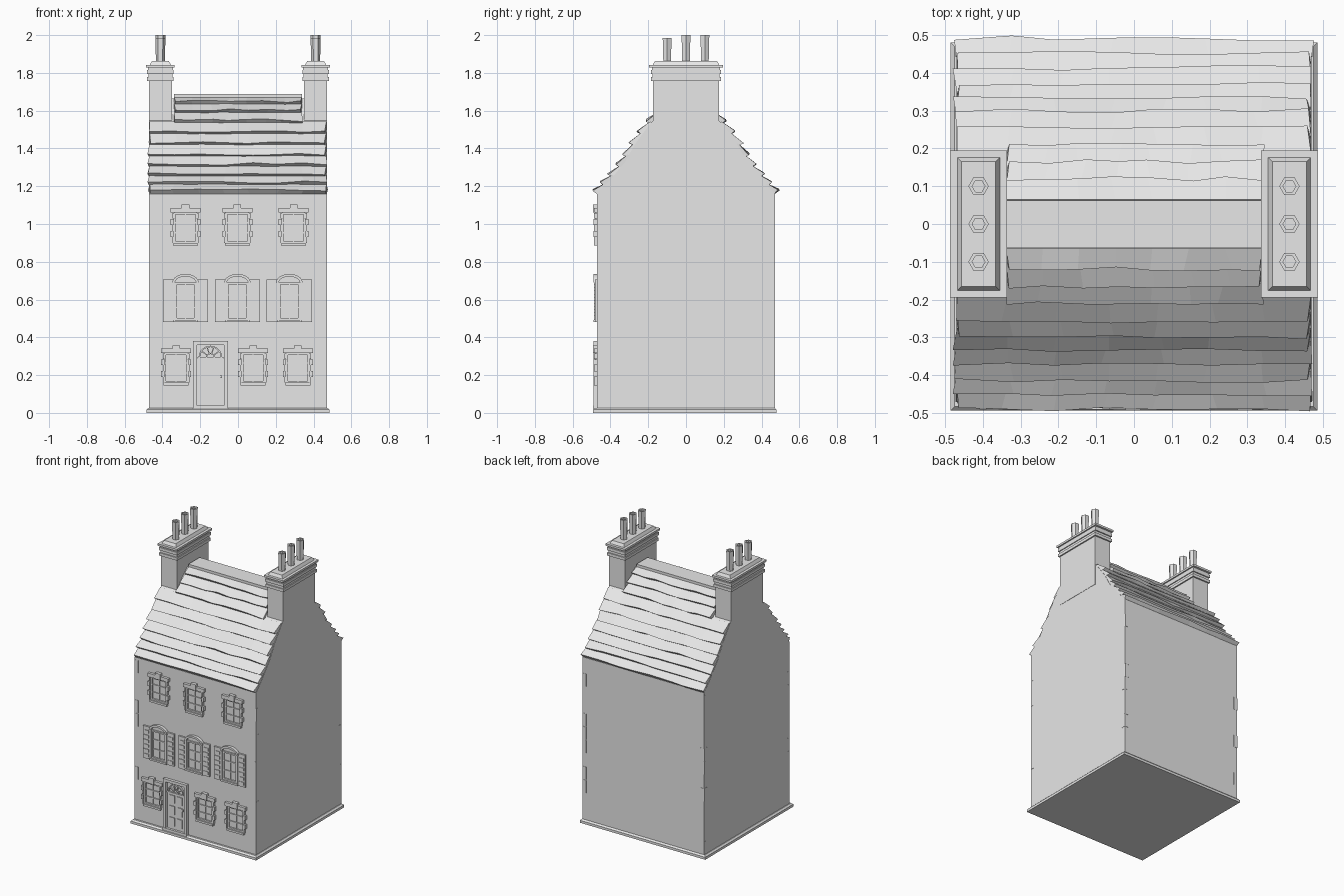
import bpy, bmesh, math, random
from mathutils import Vector

random.seed(4)
cube = bpy.data.objects.get("Cube")
if cube:
    bpy.data.objects.remove(cube)

grey = bpy.data.materials.new("plain grey")
grey.use_nodes = True
grey.diffuse_color = (0.8, 0.8, 0.8, 1)
grey.node_tree.nodes["Principled BSDF"].inputs["Base Color"].default_value = (0.8, 0.8, 0.8, 1)

W = 0.47        # half size of the walls
FRONT = -W


def finish(bm, name):
    bmesh.ops.recalc_face_normals(bm, faces=bm.faces)
    mesh = bpy.data.meshes.new(name)
    bm.to_mesh(mesh)
    bm.free()
    mesh.materials.append(grey)
    ob = bpy.data.objects.new(name, mesh)
    bpy.context.collection.objects.link(ob)
    return ob


def loft(bm, rings, cap=True):
    """Join rings of points with quads, closing both ends."""
    rows = [[bm.verts.new(p) for p in ring] for ring in rings]
    n = len(rows[0])
    for a, b in zip(rows, rows[1:]):
        for i in range(n):
            j = (i + 1) % n
            bm.faces.new((a[i], a[j], b[j], b[i]))
    if cap:
        bm.faces.new(rows[0])
        bm.faces.new(rows[-1])


def box(bm, x0, x1, y0, y1, z0, z1, taper=0.0):
    def ring(z, t):
        return [(x0 + t, y0 + t, z), (x1 - t, y0 + t, z), (x1 - t, y1 - t, z), (x0 + t, y1 - t, z)]
    loft(bm, [ring(z0, 0), ring(z1, taper)])


def plate(bm, x0, x1, z0, z1, depth):
    """Block standing out from the front wall."""
    box(bm, x0, x1, FRONT - depth, FRONT + 0.005, z0, z1)


def arch_band(bm, cx, cz, rx, rz, width, depth, steps=10):
    """Half ring standing out from the front wall."""
    rings = []
    for i in range(steps + 1):
        a = math.pi * i / steps
        c, s = math.cos(a), math.sin(a)
        inner = (cx + c * rx, cz + s * rz)
        outer = (cx + c * (rx + width), cz + s * (rz + width))
        rings.append([(p[0], y, p[1]) for p, y in (
            (inner, FRONT), (outer, FRONT), (outer, FRONT - depth), (inner, FRONT - depth))])
    loft(bm, rings)


# Walls with bell-shaped gables
slope = [(W, 1.16), (0.40, 1.235), (0.325, 1.325), (0.265, 1.43),
         (0.19, 1.53), (0.12, 1.61), (0.06, 1.665)]
outline = [(W, 0.01)] + slope
outline += [(-y, z) for y, z in reversed(outline)]
bm = bmesh.new()
loft(bm, [[(x, y, z) for y, z in outline] for x in (-W, W)])
finish(bm, "walls")

# Plinth
bm = bmesh.new()
box(bm, -0.485, 0.485, -0.493, 0.48, 0, 0.017)
box(bm, -0.485, 0.485, -0.493, 0.48, 0.017, 0.027, 0.01)
finish(bm, "plinth")

# Slightly uneven corner stones
bm = bmesh.new()
for sx in (-1, 1):
    for sy in (-1, 1):
        for i in range(12):
            z = 0.03 + i * 0.093
            e = W + random.uniform(-0.003, 0.002)
            f = W + random.uniform(-0.003, 0.002)
            xs, ys = sorted((sx * 0.442, sx * e)), sorted((sy * 0.442, sy * f))
            box(bm, *xs, *ys, z, z + 0.088)
finish(bm, "corner_stones")


# Roof: overlapping uneven rows of tiles following the slope
def along(t):
    k = min(int(t), len(slope) - 2)
    a, b = Vector(slope[k]), Vector(slope[k + 1])
    d = (b - a).normalized()
    return a.lerp(b, t - k), Vector((-d.y, d.x)) * -1


def tile_row(bm, side, t0, t1, half):
    p, n = along(t0)
    q, m = along(t1)
    if n.y < 0:
        n, m = -n, -m
    rings = []
    count = 7
    for i in range(count + 1):
        x = half * (2 * i / count - 1)
        lift = 0.03 + random.uniform(-0.005, 0.005)
        slide = random.uniform(-0.006, 0.006)
        end = random.uniform(-0.012, 0.008) if i in (0, count) else random.uniform(-0.02, 0.02)
        low = p + n * lift + (p - q).normalized() * slide
        top = q + m * 0.008
        section = ((p - n * 0.01, 0), (low, end), (top, 0), (q - m * 0.012, 0))
        rings.append([(x + e, side * v.x, v.y) for v, e in section])
    loft(bm, rings)


bm = bmesh.new()
for side in (-1, 1):
    for i in range(7):
        tile_row(bm, side, i * 4 / 7, (i + 1.15) * 4 / 7, 0.468)
    for i in range(3):
        tile_row(bm, side, 4 + i * 2 / 3, min(6, 4 + (i + 1.15) * 2 / 3), 0.338)
box(bm, -0.34, 0.34, -0.062, 0.062, 1.65, 1.687)
finish(bm, "roof_tiles")

# Chimney stacks with stepped caps and hexagonal pots
for side, label in ((-1, "right"), (1, "left")):
    c = side * 0.411
    bm = bmesh.new()
    for hx, hy, z0, z1, taper in (
            (0.061, 0.175, 1.4, 1.77, 0), (0.070, 0.185, 1.757, 1.777, 0),
            (0.064, 0.178, 1.777, 1.795, 0), (0.070, 0.186, 1.795, 1.815, 0),
            (0.066, 0.180, 1.815, 1.828, 0), (0.075, 0.195, 1.828, 1.842, 0),
            (0.056, 0.176, 1.842, 1.862, 0.011)):
        box(bm, c - hx, c + hx, -hy, hy, z0, z1, taper)
    finish(bm, label + "_chimney")
    bm = bmesh.new()
    for y, top in ((-0.1, 1.985), (0, 2.0), (0.1, 2.0)):
        rings = []
        for r, z in ((0.023, 1.85), (0.027, top), (0.017, top), (0.017, 1.88)):
            rings.append([(c + r * math.cos(k * math.pi / 3), y + r * math.sin(k * math.pi / 3), z)
                          for k in range(6)])
        loft(bm, rings)
    finish(bm, label + "_chimney_pots")


# Windows
def glazing(bm, cx, hw, z0, z1):
    frame = 0.01
    for s in (-1, 1):
        edge = sorted((cx + s * hw, cx + s * (hw - frame)))
        plate(bm, *edge, z0, z1, 0.01)
    plate(bm, cx - 0.003, cx + 0.003, z0, z1, 0.006)
    for z in (z0, z1 - frame):
        plate(bm, cx - hw, cx + hw, z, z + frame, 0.01)
    for f in (1 / 3, 2 / 3):
        z = z0 + (z1 - z0) * f
        plate(bm, cx - hw, cx + hw, z - 0.003, z + 0.003, 0.007)


def stone_window(name, cx, z0, z1):
    """Window with toothed jambs, lintel and keystone."""
    bm = bmesh.new()
    hw = 0.062
    glazing(bm, cx, hw, z0, z1)
    h = (z1 - z0) / 5
    for s in (-1, 1):
        for i in range(5):
            reach = 0.08 if i % 2 else 0.07
            plate(bm, *sorted((cx + s * hw, cx + s * reach)),
                  z0 + i * h, z0 + (i + 0.96) * h, 0.02 if i % 2 else 0.016)
    plate(bm, cx - 0.066, cx + 0.066, z0 - 0.014, z0, 0.018)
    plate(bm, cx - 0.08, cx + 0.08, z1, z1 + 0.024, 0.018)
    plate(bm, cx - 0.02, cx + 0.02, z1, z1 + 0.042, 0.022)
    finish(bm, name)


def shutter_window(name, cx, z0, z1):
    """Arched window between louvred shutters."""
    bm = bmesh.new()
    hw = 0.056
    glazing(bm, cx, hw, z0 + 0.012, z1 - 0.02)
    arch_band(bm, cx, z1 - 0.02, hw, 0.032, 0.014, 0.02)
    plate(bm, cx - 0.066, cx + 0.066, z0, z0 + 0.012, 0.02)
    for s in (-1, 1):
        plate(bm, *sorted((cx + s * hw, cx + s * 0.066)), z0, z1 - 0.02, 0.016)
        plate(bm, *sorted((cx + s * 0.066, cx + s * 0.12)), z0, z1 - 0.005, 0.012)
        for i in range(6):
            z = z0 + 0.015 + i * 0.033
            plate(bm, *sorted((cx + s * 0.074, cx + s * 0.112)), z, z + 0.02, 0.016)
    finish(bm, name)


for i, x in enumerate((-0.278, -0.003, 0.294)):
    stone_window(f"top_window_{i + 1}", x, 0.9, 1.06)
for i, x in enumerate((-0.278, -0.003, 0.272)):
    shutter_window(f"middle_window_{i + 1}", x, 0.48, 0.71)
for i, x in enumerate((-0.328, 0.08, 0.317)):
    stone_window(f"ground_window_{i + 1}", x, 0.16, 0.316)

# Front door with fanlight
bm = bmesh.new()
cx = -0.146
for s in (-1, 1):
    plate(bm, *sorted((cx + s * 0.072, cx + s * 0.092)), 0.02, 0.38, 0.02)
plate(bm, cx - 0.072, cx + 0.072, 0.36, 0.38, 0.02)
plate(bm, cx - 0.092, cx + 0.092, 0.02, 0.038, 0.022)
finish(bm, "door_frame")
bm = bmesh.new()
plate(bm, cx - 0.068, cx + 0.068, 0.038, 0.29, 0.006)
for s in (-1, 1):
    for z0, z1 in ((0.06, 0.12), (0.14, 0.2), (0.22, 0.275)):
        plate(bm, *sorted((cx + s * 0.01, cx + s * 0.05)), z0, z1, 0.011)
plate(bm, cx + 0.052, cx + 0.062, 0.185, 0.197, 0.018)
finish(bm, "door")
bm = bmesh.new()
arch_band(bm, cx, 0.293, 0.055, 0.055, 0.008, 0.012)
arch_band(bm, cx, 0.293, 0.018, 0.018, 0.006, 0.01)
plate(bm, cx - 0.068, cx + 0.068, 0.287, 0.295, 0.012)
for k in range(1, 5):
    a = math.pi * k / 5
    d, w = Vector((math.cos(a), math.sin(a))), Vector((-math.sin(a), math.cos(a))) * 0.003
    ring = [d * 0.02 - w, d * 0.057 - w, d * 0.057 + w, d * 0.02 + w]
    loft(bm, [[(cx + p.x, y, 0.293 + p.y) for p in ring] for y in (FRONT, FRONT - 0.01)])
finish(bm, "door_fanlight")
